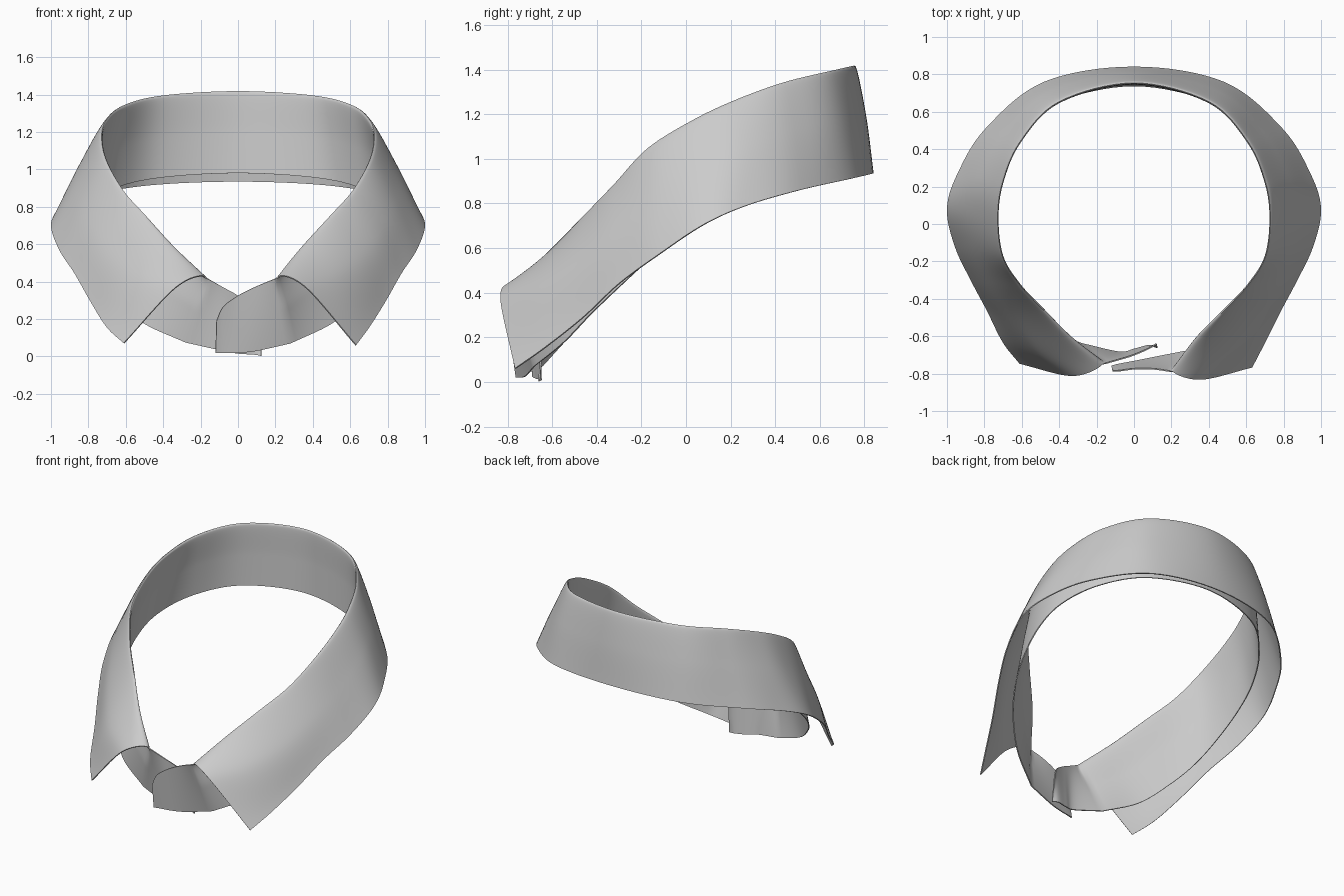
import bpy, bmesh, math
from mathutils import Vector

if "Cube" in bpy.data.objects:
    bpy.data.objects.remove(bpy.data.objects["Cube"])

# Guide curves of one half, from the centre back (x = 0) to the front
STAND_EDGE = [(0, .74, .98), (.42, .65, .955), (.66, .45, .90), (.79, .23, .815), (.825, .04, .705),
              (.80, -.15, .56), (.74, -.30, .425), (.64, -.43, .30), (.50, -.55, .175)]
FOLD = [(0, .755, 1.415), (.40, .655, 1.392), (.61, .44, 1.34), (.705, .22, 1.26), (.73, .03, 1.17),
        (.705, -.17, 1.045), (.615, -.32, .885), (.495, -.45, .75), (.34, -.61, .58)]
FALL_MID = [(0, .803, 1.20), (.45, .705, 1.18), (.69, .485, 1.13), (.825, .25, 1.05), (.86, .06, .96),
            (.84, -.13, .83), (.77, -.31, .68), (.67, -.48, .54), (.52, -.67, .43)]
FALL_EDGE = [(0, .838, .935), (.48, .757, .915), (.79, .51, .86), (.94, .27, .79), (.997, .08, .705),
             (.955, -.12, .572), (.87, -.30, .44), (.785, -.46, .29), (.70, -.63, .155)]

# Front ends of each half: stand edge, fold, fall middle, fall point
RIGHT_END = [(.28, -.68, .07), (.21, -.79, .42), (.36, -.83, .37), (.63, -.765, .06)]
LEFT_END = [(.28, -.64, .075), (.17, -.75, .42), (.33, -.81, .37), (.61, -.745, .07)]

# Overlapping button tabs: (top, bottom) pairs continuing the stand past the fold
RIGHT_TAB = [((.10, -.775, .375), (.10, -.715, .03)), ((0, -.775, .325), (0, -.735, .02)),
             ((-.08, -.785, .265), (-.08, -.75, .02)), ((-.115, -.785, .19), (-.12, -.76, .02))]
LEFT_TAB = [((.08, -.725, .37), (.08, -.685, .03)), ((0, -.70, .325), (0, -.67, .015)),
            ((-.08, -.665, .265), (-.08, -.65, .01)), ((-.12, -.64, .20), (-.125, -.66, .003))]


def spline(points, steps):
    """Catmull-Rom curve through the points."""
    p = [Vector(q) for q in points]
    p = [2 * p[0] - p[1]] + p + [2 * p[-1] - p[-2]]
    out = []
    for i in range(1, len(p) - 2):
        a, b, c, d = p[i - 1:i + 3]
        for k in range(steps):
            t = k / steps
            out.append(.5 * (2 * b + (c - a) * t + (2 * a - 5 * b + 4 * c - d) * t ** 2
                             + (3 * b - a - 3 * c + d) * t ** 3))
    return out + [p[-2]]


def flip(q):
    return (-q[0], q[1], q[2])


def add_grid(bm, rows):
    grid = [[bm.verts.new(v) for v in row] for row in rows]
    for r0, r1 in zip(grid, grid[1:]):
        for j in range(len(r0) - 1):
            bm.faces.new((r0[j], r0[j + 1], r1[j + 1], r1[j]))


def stand_mid(top, bottom):
    return (Vector(top) + Vector(bottom)) / 2


ACROSS, ALONG = 12, 8
bm = bmesh.new()

# Folded collar: stand rising inside, turning over the fold, falling outside
guides = []
for half, left, right in zip((STAND_EDGE, FOLD, FALL_MID, FALL_EDGE), LEFT_END, RIGHT_END):
    guides.append([flip(left)] + [flip(q) for q in half[:0:-1]] + half + [right])
stand, fold, mid, edge = [spline(g, ALONG) for g in guides]
rows = [spline((s, stand_mid(f, s), f, m, e), ACROSS) for s, f, m, e in zip(stand, fold, mid, edge)]
add_grid(bm, rows)

# Tabs start on the end columns of the stand
for first, tab, mirrored in ((rows[-1], RIGHT_TAB, False), (rows[0], LEFT_TAB, True)):
    pairs = [(flip(t), flip(b)) if mirrored else (t, b) for t, b in tab]
    tops = spline([first[2 * ACROSS]] + [t for t, b in pairs], 6)
    bottoms = spline([first[0]] + [b for t, b in pairs], 6)
    n = 2 * ACROSS
    tab_rows = [first[:n + 1]] + [[b.lerp(t, j / n) for j in range(n + 1)]
                                  for t, b in zip(tops[1:], bottoms[1:])]
    add_grid(bm, tab_rows)

bmesh.ops.remove_doubles(bm, verts=bm.verts, dist=1e-5)
bmesh.ops.recalc_face_normals(bm, faces=bm.faces)
mesh = bpy.data.meshes.new("shirt_collar")
bm.to_mesh(mesh)
bm.free()
collar = bpy.data.objects.new("shirt_collar", mesh)
bpy.context.collection.objects.link(collar)

# Cloth thickness
bpy.context.view_layer.objects.active = collar
collar.select_set(True)
cloth = collar.modifiers.new("cloth_thickness", 'SOLIDIFY')
cloth.thickness = .007
cloth.offset = 0
bpy.ops.object.modifier_apply(modifier=cloth.name)
bpy.ops.object.shade_smooth_by_angle(angle=math.radians(60))
